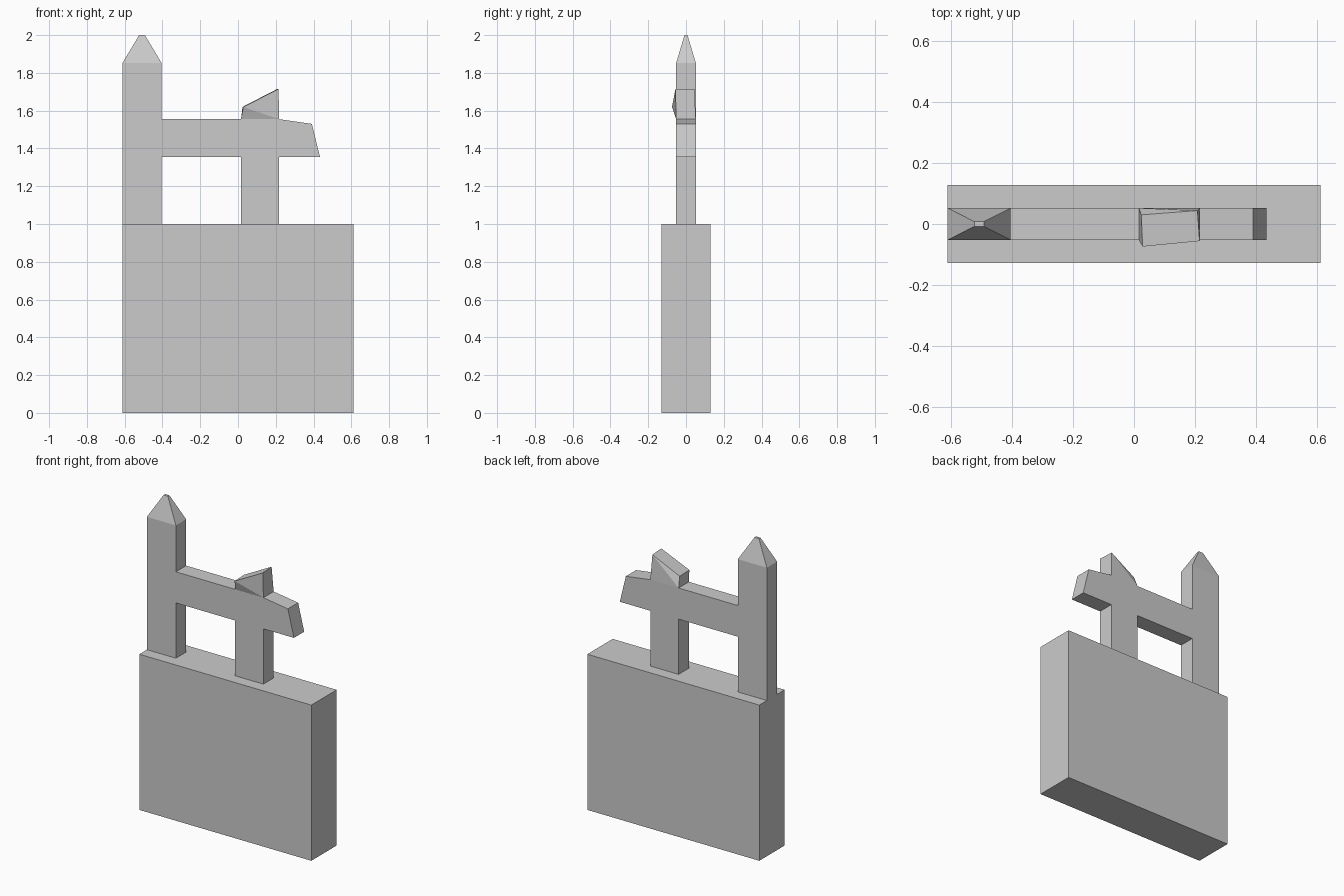
import bpy, bmesh
from mathutils import Vector

if "Cube" in bpy.data.objects:
    bpy.data.objects.remove(bpy.data.objects["Cube"])


def finish(bm, name):
    bmesh.ops.recalc_face_normals(bm, faces=bm.faces[:])
    mesh = bpy.data.meshes.new(name)
    bm.to_mesh(mesh)
    bm.free()
    obj = bpy.data.objects.new(name, mesh)
    bpy.context.collection.objects.link(obj)
    return obj


def top_face(bm, x, z):
    # Upward face whose centre is nearest to the given place
    goal = Vector((x, 0, z))
    faces = [f for f in bm.faces if f.normal.z > 0.7]
    return min(faces, key=lambda f: (f.calc_center_median() - goal).length)


def raise_face(bm, face):
    # Extrude one face and return the new face
    new = bmesh.ops.extrude_discrete_faces(bm, faces=[face])["faces"][0]
    return new


# Plinth block
bm = bmesh.new()
bmesh.ops.create_cube(bm, size=1)
bmesh.ops.scale(bm, vec=(1.222, 0.257, 1), verts=bm.verts)
bmesh.ops.translate(bm, vec=(0, 0, 0.5), verts=bm.verts)
finish(bm, "base_block")

# Posts and broken rail: one outline, extruded through the thickness
outline = [(-0.611, 1), (-0.405, 1), (-0.405, 1.355), (0.016, 1.355),
           (0.016, 1), (0.217, 1), (0.217, 1.355), (0.434, 1.355),
           (0.391, 1.53), (0.217, 1.555), (0.016, 1.555),
           (-0.405, 1.555), (-0.405, 1.853), (-0.611, 1.853)]
half = 0.052
bm = bmesh.new()
front = bm.faces.new([bm.verts.new((x, -half, z)) for x, z in outline])
side = bmesh.ops.extrude_face_region(bm, geom=[front])["geom"]
bmesh.ops.translate(bm, vec=(0, 2 * half, 0),
                    verts=[v for v in side if isinstance(v, bmesh.types.BMVert)])
bmesh.ops.recalc_face_normals(bm, faces=bm.faces[:])

# Pointed cap on the tall post
cap = raise_face(bm, top_face(bm, -0.508, 1.853))
for v in cap.verts:
    v.co.x = -0.508 + (v.co.x + 0.508) * 0.15
    v.co.y *= 0.15
    v.co.z = 2.0

# Twisted stump of the short post: keyed by (right, back)
stump_top = {(False, False): (0.028, -0.074, 1.62),
             (True, False): (0.215, -0.056, 1.715),
             (True, True): (0.208, 0.044, 1.715),
             (False, True): (0.024, 0.03, 1.62)}
stump = raise_face(bm, top_face(bm, 0.116, 1.555))
corner = {(v.co.x > 0.1, v.co.y > 0): v for v in stump.verts}
below = {k: next(e.other_vert(v) for e in v.link_edges
                 if e.other_vert(v) not in stump.verts[:])
         for k, v in corner.items()}
for key, v in corner.items():
    v.co = stump_top[key]

# Creases across the twisted stump faces
for a, b in (((False, False), (True, False)), ((True, True), (False, True))):
    bmesh.ops.connect_verts(bm, verts=[corner[a], below[b]])
finish(bm, "broken_posts_and_rail")
